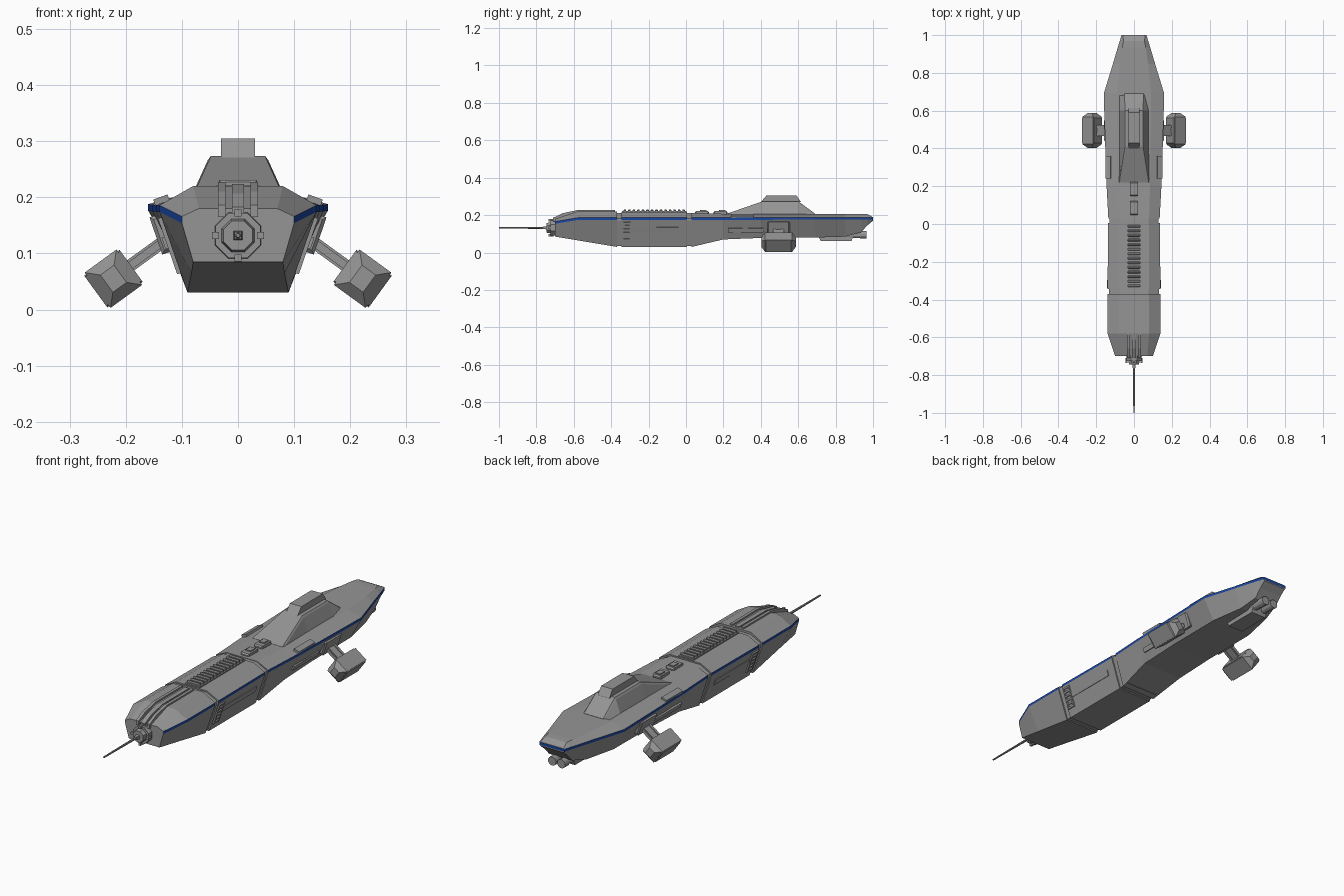
import bpy, bmesh, math
from mathutils import Matrix, Vector

if "Cube" in bpy.data.objects:
    bpy.data.objects.remove(bpy.data.objects["Cube"])

blue = bpy.data.materials.new("stripe_blue")
blue.diffuse_color = (0.01, 0.06, 0.35, 1)
blue.use_nodes = True
blue.node_tree.nodes["Principled BSDF"].inputs["Base Color"].default_value = blue.diffuse_color
grey = bpy.data.materials.new("hull_grey")
grey.diffuse_color = (0.3, 0.3, 0.3, 1)
grey.use_nodes = True
grey.node_tree.nodes["Principled BSDF"].inputs["Base Color"].default_value = grey.diffuse_color


def finish(name, bm, mats=(grey,)):
    bmesh.ops.recalc_face_normals(bm, faces=bm.faces[:])
    me = bpy.data.meshes.new(name)
    bm.to_mesh(me)
    bm.free()
    for m in mats:
        me.materials.append(m)
    ob = bpy.data.objects.new(name, me)
    bpy.context.collection.objects.link(ob)
    return ob


def box(name, c, size, tilt=0, bevel=0, mat=grey):
    """Box at c, tilted (degrees) about the length axis."""
    bm = bmesh.new()
    bmesh.ops.create_cube(bm, size=1, matrix=Matrix.Diagonal((*size, 1)))
    if bevel:
        ends = [e for e in bm.edges if abs(e.verts[0].co.y - e.verts[1].co.y) < 1e-6]
        bmesh.ops.bevel(bm, geom=ends, offset=bevel, segments=1, affect='EDGES')
    bm.transform(Matrix.Translation(c) @ Matrix.Rotation(math.radians(tilt), 4, 'Y'))
    return finish(name, bm, (mat,))


def rod(name, x, z, y0, y1, r0, r1, n):
    """Tapered n-sided rod along y."""
    bm = bmesh.new()
    bmesh.ops.create_cone(bm, cap_ends=True, segments=n, radius1=r0, radius2=r1, depth=y1 - y0)
    bm.transform(Matrix.Translation((x, (y0 + y1) / 2, z)) @ Matrix.Rotation(-math.pi / 2, 4, 'X')
                 @ Matrix.Rotation(math.pi / n, 4, 'Z'))
    return finish(name, bm)


def prism(name, prof, x0, x1):
    """Side profile (y, z) extruded across x."""
    bm = bmesh.new()
    f = bm.faces.new([bm.verts.new((x0, y, z)) for y, z in prof])
    r = bmesh.ops.extrude_face_region(bm, geom=[f])
    bmesh.ops.translate(bm, vec=(x1 - x0, 0, 0), verts=[v for v in r["geom"] if isinstance(v, bmesh.types.BMVert)])
    return finish(name, bm)


def loft(name, stations, half, stripes=()):
    """Mirror a half section at each station and skin them; stripes = blue band indices."""
    bm = bmesh.new()
    rings = []
    for st in stations:
        h = half(*st[1:])
        pts = h + [(-x, z) for x, z in reversed(h)]
        rings.append([bm.verts.new((x, st[0], z)) for x, z in pts])
    n = len(rings[0])
    for a, b in zip(rings, rings[1:]):
        for i in range(n):
            f = bm.faces.new((a[i], a[(i + 1) % n], b[(i + 1) % n], b[i]))
            f.material_index = int(i in stripes)
    bm.faces.new(rings[0])
    bm.faces.new(rings[-1])
    return finish(name, bm, (grey, blue))


def hull_half(bz, bw, ww, wz, tw, tz):
    return [(bw, bz), (ww, wz - .006), (ww, wz + .006), (tw, tz)]


def core_half(*a):
    return [(x * .95, .12 + (z - .12) * .94) for x, z in hull_half(*a)]


# Three hull sections: y, bottom z, bottom half width, widest half width, its z, top half width, top z
bow = [(-.70, .085, .08, .10, .16, .07, .18), (-.58, .065, .083, .14, .18, .08, .22),
       (-.37, .03, .09, .14, .18, .08, .22)]
mid = [(-.345, .03, .09, .14, .18, .08, .216), (.005, .03, .09, .137, .18, .08, .216)]
aft = [(.03, .03, .09, .136, .18, .08, .212), (.2, .07, .105, .145, .18, .085, .207),
       (.4, .078, .105, .152, .181, .088, .207), (.69, .08, .105, .16, .182, .09, .207),
       (.85, .085, .075, .111, .182, .075, .207), (.935, .108, .06, .086, .182, .062, .207),
       (.97, .145, .06, .075, .182, .055, .205), (1.0, .17, .06, .066, .181, .06, .189)]
for nm, st in (("bow_hull", bow), ("middle_hull", mid), ("aft_hull", aft)):
    loft(nm, st, hull_half, (1, 5))
loft("hull_core", [(-.4, *mid[0][1:]), (.06, *mid[1][1:])], core_half)
box("stern_stripe", (0, .999, .181), (.13, .003, .012), mat=blue)

# Tower and bridge
loft("tower", [(.22, .08, .078, .206), (.41, .08, .048, .272), (.60, .08, .048, .272), (.69, .08, .05, .206)],
     lambda b, t, z: [(b, .2), (t + .006, z - .006), (t, z + .002)])
prism("bridge", [(.40, .27), (.43, .305), (.59, .305), (.615, .27)], -.03, .03)

# Deck boxes
for y in (.085, .185):
    box("deck_box", (0, y, .213), (.044, .075, .018), bevel=.006)
    box("deck_box_cap", (0, y + .008, .222), (.026, .035, .01))

# Ribbed radiator on the middle deck
box("radiator_base", (0, -.17, .215), (.076, .345, .012))
for i in range(14):
    box("radiator_rib", (0, -.327 + i * .0242, .222), (.068, .014, .018), bevel=.004)

# Bow rails and central barrel
rail = [(-.38, .2), (-.38, .227), (-.58, .227), (-.66, .21), (-.71, .186), (-.71, .165)]
for s in (-1, 1):
    prism("bow_rail", rail, s * .022, s * .036)
prism("bow_barrel", [(y, z - .003) for y, z in rail], -.011, .011)

# Nose turret and probe
rod("nose_collar", 0, .132, -.725, -.69, .043, .045, 8)
rod("nose_hub", 0, .132, -.745, -.72, .028, .033, 8)
for dx, dz in ((1, 0), (-1, 0), (0, 1), (0, -1)):
    box("nose_lug", (dx * .04, -.722, .132 + dz * .04), (.012, .026, .012))
rod("probe_mount", 0, .132, -.765, -.74, .009, .012, 4)
rod("probe", 0, .132, -1.0, -.76, .004, .006, 8)

for s in (-1, 1):
    # Pod, band and strut
    box("engine_pod", (s * .222, .495, .055), (.078, .17, .07), s * 36, .018)
    box("engine_pod_band", (s * .222, .495, .055), (.07, .185, .078), s * 36, .02)
    box("pod_strut", (s * .158, .495, .103), (.09, .06, .014), s * 36)
    for dy in (-.02, .02):
        box("strut_rib", (s * .158, .495 + dy, .103), (.085, .012, .022), s * 36)
    box("strut_mount", (s * .135, .495, .135), (.024, .12, .07), s * 19, .006)
    # Shoulder plates and aft side panel
    box("shoulder_plate", (s * .136, .30, .194), (.027, .12, .014), s * 20)
    box("aft_side_panel", (s * .126, .32, .12), (.014, .19, .022), s * 19)
    # Middle side panel and vent ladder
    box("side_panel", (s * .120, -.17, .122), (.008, .26, .028), s * 19)
    for dy in (-.018, .018):
        box("vent_frame", (s * .119, -.318 + dy, .115), (.014, .006, .105), s * 19)
    for i in range(6):
        z = .07 + i * .018
        box("vent_slat", (s * (.104 + (z - .07) * .345), -.318, z), (.012, .036, .008), s * 19)
    # Stern thrusters
    rod("stern_tube", s * .024, .094, .84, .955, .018, .018, 12)
    rod("stern_nozzle", s * .024, .094, .93, .965, .021, .021, 12)
prism("thruster_housing", [(.71, .082), (.72, .062), (.885, .062), (.9, .1), (.85, .1)], -.04, .04)
